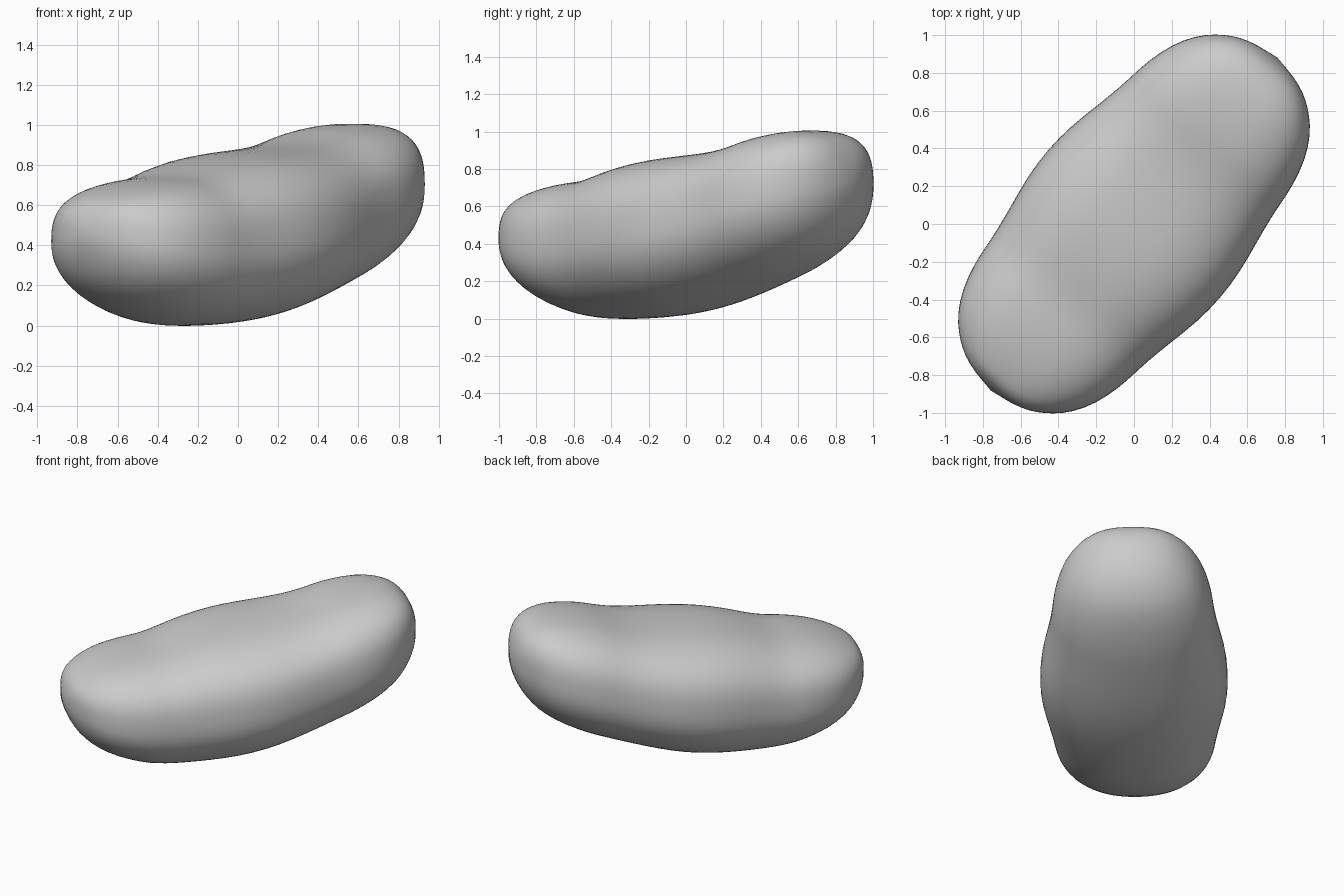
import bpy, bmesh, math

if "Cube" in bpy.data.objects:
    bpy.data.objects.remove(bpy.data.objects["Cube"])

# Body profile along its diagonal axis: (distance, half width, top z, bottom z)
PROFILE = [
    (-1.13, .18, .58, .34), (-1.09, .262, .62, .26), (-1.04, .33, .645, .20),
    (-.97, .40, .675, .14), (-.85, .468, .71, .075), (-.70, .507, .733, .025),
    (-.60, .518, .741, .006), (-.50, .53, .76, -.003), (-.36, .555, .805, -.004),
    (-.18, .592, .845, .004), (0, .605, .868, .022), (.18, .592, .882, .058),
    (.36, .555, .902, .11), (.50, .53, .935, .155), (.60, .518, .968, .19),
    (.70, .507, .99, .225), (.85, .468, 1.011, .295), (.97, .40, 1.003, .37),
    (1.04, .33, .98, .44), (1.09, .262, .945, .51), (1.13, .18, .885, .59),
]
TIPS = ((-1.165, .455), (1.165, .74))
SIDES = 40
AX, AY = .652, .76  # direction of the long axis in plan
UPPER, LOWER = 2.7, 2.15  # squareness of the upper and lower half sections


def place(u, v, z):
    return (u * AX + v * AY, u * AY - v * AX, z)


def oval(a):
    p = 2 / (UPPER if math.sin(a) > 0 else LOWER)
    c, s = math.cos(a), math.sin(a)
    return math.copysign(abs(c) ** p, c), math.copysign(abs(s) ** p, s)


# Lobed body: oval rings lofted between two rounded tips
bm = bmesh.new()
rings = []
for u, w, top, bottom in PROFILE:
    mid, h = (top + bottom) / 2, (top - bottom) / 2
    ovals = [oval(2 * math.pi * i / SIDES) for i in range(SIDES)]
    rings.append([bm.verts.new(place(u, w * c, mid + h * s)) for c, s in ovals])
for r0, r1 in zip(rings, rings[1:]):
    for i in range(SIDES):
        j = (i + 1) % SIDES
        bm.faces.new((r0[i], r0[j], r1[j], r1[i]))
for (u, z), ring in zip(TIPS, (rings[0], rings[-1])):
    tip = bm.verts.new(place(u, 0, z))
    for i in range(SIDES):
        bm.faces.new((tip, ring[i], ring[(i + 1) % SIDES]))
bmesh.ops.recalc_face_normals(bm, faces=bm.faces)
for f in bm.faces:
    f.smooth = True
mesh = bpy.data.meshes.new("lobed_body")
bm.to_mesh(mesh)
bm.free()
body = bpy.data.objects.new("lobed_body", mesh)
bpy.context.collection.objects.link(body)
sub = body.modifiers.new("smooth", 'SUBSURF')
sub.levels = sub.render_levels = 1
